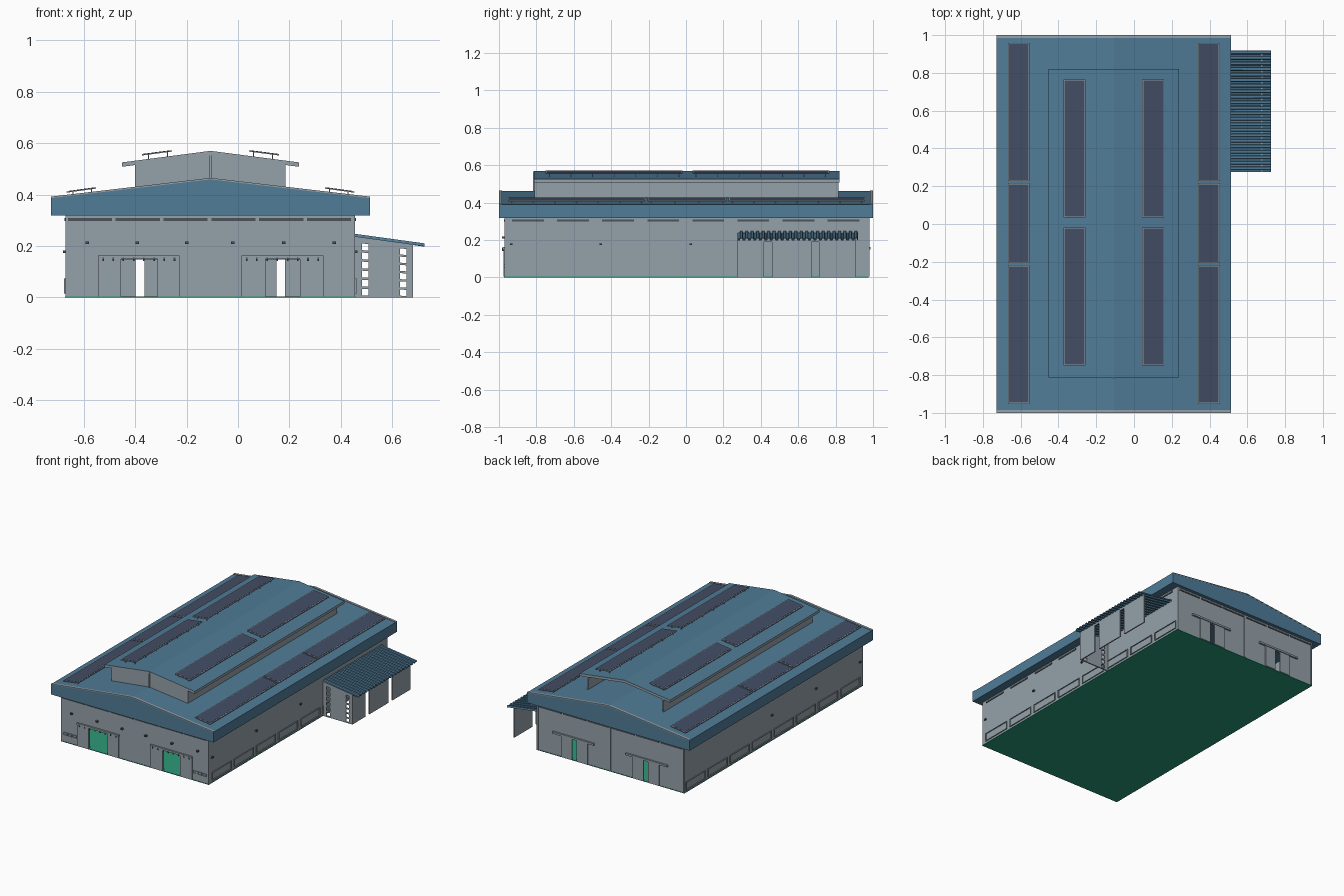
import bpy, bmesh, math

if "Cube" in bpy.data.objects:
    bpy.data.objects.remove(bpy.data.objects["Cube"])

def mat(name, r, g, b):
    m = bpy.data.materials.new(name)
    m.diffuse_color = (r, g, b, 1)
    m.use_nodes = True
    m.node_tree.nodes["Principled BSDF"].inputs["Base Color"].default_value = m.diffuse_color
    return m

BLUE = mat("roof_blue", 0.080, 0.200, 0.310)
GREY = mat("wall_grey", 0.300, 0.355, 0.400)
GREEN = mat("floor_green", 0.025, 0.320, 0.185)
SOLAR = mat("solar_slate", 0.055, 0.074, 0.130)
DARK = mat("dark_grey", 0.070, 0.085, 0.100)

RIDGE = -0.107                      # x of the ridge line

def finish(name, bm, *mats):
    bmesh.ops.recalc_face_normals(bm, faces=bm.faces)
    me = bpy.data.meshes.new(name)
    bm.to_mesh(me)
    bm.free()
    for m in mats:
        me.materials.append(m)
    ob = bpy.data.objects.new(name, me)
    bpy.context.collection.objects.link(ob)
    return ob

def boxes(name, m, items):
    """One object made of boxes (x0, x1, y0, y1, z0, z1)."""
    bm = bmesh.new()
    for x0, x1, y0, y1, z0, z1 in items:
        vs = bmesh.ops.create_cube(bm, size=1)["verts"]
        for v in vs:
            v.co = ((x0 + x1) / 2 + v.co.x * (x1 - x0),
                    (y0 + y1) / 2 + v.co.y * (y1 - y0),
                    (z0 + z1) / 2 + v.co.z * (z1 - z0))
    return finish(name, bm, m)

def prism(name, profile, y0, y1, side, top=None, inset=0):
    """Extrude an xz profile along y; upward faces may take another colour."""
    bm = bmesh.new()
    f = bm.faces.new([bm.verts.new((x, y0, z)) for x, z in profile])
    ext = bmesh.ops.extrude_face_region(bm, geom=[f])["geom"]
    for v in ext:
        if isinstance(v, bmesh.types.BMVert):
            v.co.y = y1
    bmesh.ops.recalc_face_normals(bm, faces=bm.faces)
    up = [f for f in bm.faces if f.normal.z > 0.5]
    if inset:
        bmesh.ops.inset_individual(bm, faces=up, thickness=inset)
    if top:
        for f in up:
            f.material_index = 1
    return finish(name, bm, side, top or side)

def wall(name, place, u0, u1, z0, z1, holes=()):
    """Flat wall with rectangular holes (u0, u1, z0, z1); place maps u,z to xyz."""
    us = sorted({u0, u1, *[h[0] for h in holes], *[h[1] for h in holes]})
    zs = sorted({z0, z1, *[h[2] for h in holes], *[h[3] for h in holes]})
    bm = bmesh.new()
    grid = [[bm.verts.new(place(u, z)) for z in zs] for u in us]
    for i in range(len(us) - 1):
        for j in range(len(zs) - 1):
            cu, cz = (us[i] + us[i + 1]) / 2, (zs[j] + zs[j + 1]) / 2
            if not any(a < cu < b and c < cz < d for a, b, c, d in holes):
                bm.faces.new((grid[i][j], grid[i + 1][j], grid[i + 1][j + 1], grid[i][j + 1]))
    ob = finish(name, bm, GREY)
    s = ob.modifiers.new("thickness", "SOLIDIFY")
    s.thickness, s.offset = 0.008, 0
    return ob

# Floor slab
boxes("floor", GREEN, [(-0.672, 0.457, -0.972, 0.977, 0, 0.004)])

# Main walls with the door openings
doors = [(-0.456, -0.313, 0.004, 0.147), (0.107, 0.242, 0.004, 0.147)]
wall("front_wall", lambda u, z: (u, -0.966, z), -0.67, 0.455, 0.004, 0.32, doors)
wall("back_wall", lambda u, z: (u, 0.971, z), -0.67, 0.455, 0.004, 0.32, doors)
wall("left_wall", lambda u, z: (-0.666, u, z), -0.966, 0.971, 0.004, 0.32)
wall("right_wall", lambda u, z: (0.451, u, z), -0.966, 0.971, 0.004, 0.32)

# Sliding doors: open at the front, nearly closed at the back
boxes("front_sliding_doors", GREY,
      [(a, b, -0.977, -0.971, 0.004, 0.15)
       for a, b in ((-0.545, -0.456), (-0.313, -0.227), (0.014, 0.107), (0.242, 0.332))])
boxes("back_sliding_doors", GREY,
      [(a, b, 0.976, 0.982, 0.004, 0.15)
       for a, b in ((-0.48, -0.398), (-0.363, -0.28), (0.065, 0.149), (0.182, 0.266))])
rails, hangers = [], []
for a, b in ((-0.545, -0.227), (0.014, 0.332)):
    rails += [(a, b, -0.982, -0.97, 0.15, 0.163), (a, b, 0.975, 0.987, 0.15, 0.163)]
    for i in range(8):
        x = a + 0.02 + i * (b - a - 0.04) / 7
        hangers.append((x - 0.003, x + 0.003, -0.983, -0.977, 0.142, 0.156))
boxes("door_rails", GREY, rails)
boxes("door_hangers", DARK, hangers)

# Vent slots under the eaves
vents = []
for i in range(6):
    x = -0.662 + i * 0.186
    vents += [(x, x + 0.172, -0.974, -0.969, 0.298, 0.309),
              (x, x + 0.172, 0.974, 0.979, 0.298, 0.309)]
for i in range(8):
    y = -0.93 + i * 0.241
    vents += [(-0.674, -0.669, y, y + 0.17, 0.298, 0.309),
              (0.454, 0.459, y, y + 0.17, 0.298, 0.309)]
boxes("eave_vents", DARK, vents)

# Low window frames along the sides, and small ones on the front
frames = []
def frame(x0, x1, y0, y1, z0, z1, t=0.004):
    frames.extend([(x0, x1, y0, y1, z0, z0 + t), (x0, x1, y0, y1, z1 - t, z1)])
    if y1 - y0 > x1 - x0:
        frames.extend([(x0, x1, y0, y0 + t, z0, z1), (x0, x1, y1 - t, y1, z0, z1)])
    else:
        frames.extend([(x0, x0 + t, y0, y1, z0, z1), (x1 - t, x1, y0, y1, z0, z1)])
for i in range(8):
    y = -0.935 + i * 0.241
    frame(-0.676, -0.669, y, y + 0.21, 0.016, 0.073)
    frame(0.454, 0.461, y, y + 0.21, 0.016, 0.073)
for x in (-0.652, -0.619, -0.586, 0.337, 0.372, 0.407):
    frame(x, x + 0.031, -0.975, -0.969, 0.049, 0.069)
boxes("window_frames", GREY, frames)

# Wall lamps
lamps = [(x - 0.007, x + 0.007, -0.985, -0.969, 0.208, 0.218)
         for x in (-0.587, -0.392, -0.2, -0.02, 0.178, 0.375)]
for y in (-0.935, -0.455, 0.025):
    lamps += [(-0.68, -0.669, y - 0.007, y + 0.007, 0.172, 0.182),
              (0.454, 0.465, y - 0.007, y + 0.007, 0.172, 0.182)]
boxes("wall_lamps", DARK, lamps)

# Back wall ribs
boxes("back_ribs", GREY, [(x - 0.005, x + 0.005, 0.975, 0.981, 0.004, 0.318)
                          for x in (-0.664, RIDGE, 0.449)])

# Main roof with deep fascia, and grey gable trims
prism("main_roof", [(-0.727, 0.318), (0.513, 0.318), (0.513, 0.389),
                    (RIDGE, 0.462), (-0.727, 0.389)], -0.999, 0.999, BLUE)
for n, y in (("front", -1.0), ("back", 0.984)):
    prism(n + "_gable_trim", [(-0.727, 0.386), (RIDGE, 0.459), (0.513, 0.386), (0.513, 0.392),
                              (RIDGE, 0.465), (-0.727, 0.392)], y, y + 0.016, GREY)

# Raised ridge monitor, closed at the front and open at the back
prism("monitor_roof", [(-0.452, 0.508), (RIDGE, 0.553), (0.238, 0.508), (0.238, 0.525),
                       (RIDGE, 0.57), (-0.452, 0.525)], -0.812, 0.82, GREY, BLUE)
prism("monitor_front_wall", [(-0.40, 0.42), (RIDGE, 0.455), (0.185, 0.42), (0.185, 0.517),
                             (RIDGE, 0.556), (-0.40, 0.517)], -0.81, -0.80, GREY)
boxes("monitor_side_walls", GREY, [(-0.40, -0.39, -0.805, 0.815, 0.42, 0.518),
                                   (0.175, 0.185, -0.805, 0.815, 0.42, 0.518)])
boxes("monitor_mullion", GREY, [(RIDGE - 0.004, RIDGE + 0.004, -0.817, -0.808, 0.46, 0.565)])

# Solar panels on legs, mirrored about the ridge
legs = []
def solar(tag, x0, z0, x1, z1, rows, drop):
    for side in (1, -1):
        fx = lambda x: x if side == 1 else 2 * RIDGE - x
        for k, (ya, yb) in enumerate(rows):
            prism(f"{tag}_solar_panel_{'left' if side == 1 else 'right'}_{k + 1}",
                  [(fx(x0), z0 - 0.005), (fx(x1), z1 - 0.005), (fx(x1), z1), (fx(x0), z0)],
                  ya, yb, GREY, None, 0)
            # dark glass plate on top of the frame
            m, s = 0.006, (z1 - z0) / (x1 - x0)
            a, b, za, zb = x0 + m, x1 - m, z0 + m * s, z1 - m * s
            prism(f"{tag}_solar_glass_{'left' if side == 1 else 'right'}_{k + 1}",
                  [(fx(a), za - 0.001), (fx(b), zb - 0.001), (fx(b), zb + 0.001), (fx(a), za + 0.001)],
                  ya + m, yb - m, SOLAR)
            n = max(3, round((yb - ya) / 0.1))
            for i in range(n):
                y = ya + 0.02 + i * (yb - ya - 0.04) / (n - 1)
                for t in (0.22, 0.85):
                    x, z = fx(x0 + t * (x1 - x0)), z0 + t * (z1 - z0) - 0.003
                    legs.append((x - 0.002, x + 0.002, y - 0.002, y + 0.002, z - drop, z))
solar("outer", -0.668, 0.412, -0.552, 0.428,
      [(-0.952, -0.218), (-0.206, 0.216), (0.228, 0.958)], 0.018)
solar("inner", -0.373, 0.557, -0.257, 0.572, [(-0.75, -0.018), (0.034, 0.766)], 0.024)
boxes("solar_legs", GREY, legs)

# Side shed: pierced front wall, outer wall with gaps, open back
holes = [(x, x + 0.025, 0.006 + i * 0.03, 0.028 + i * 0.03)
         for x in (0.483, 0.63) for i in range(6)]
wall("shed_front_wall", lambda u, z: (u, 0.279, z * (1.2 - (u - 0.455) * 0.72)),
     0.455, 0.68, 0.0, 0.198, holes)
wall("shed_outer_wall", lambda u, z: (0.677, u, z), 0.275, 0.91, 0.0, 0.208,
     [(0.417, 0.46, -0.001 + 0.001, 0.19), (0.67, 0.712, 0.0, 0.19)])

# Corrugated shed roof: trapezoid ribs running down the slope
bm = bmesh.new()
ribs, y0, y1 = 22, 0.275, 0.917
pitch = (y1 - y0) / ribs
prev = None
for i in range(ribs):
    for t, h in ((0, 0), (0.4, 0), (0.5, 0.010), (0.9, 0.010), (1.0, 0)):
        if t == 1.0 and i < ribs - 1:
            continue
        y = y0 + (i + t) * pitch
        cur = (bm.verts.new((0.455, y, 0.236 + h)), bm.verts.new((0.725, y, 0.199 + h)))
        if prev:
            bm.faces.new((prev[0], prev[1], cur[1], cur[0]))
        prev = cur
shed = finish("shed_roof", bm, BLUE)
s = shed.modifiers.new("thickness", "SOLIDIFY")
s.thickness, s.offset = 0.003, 0
